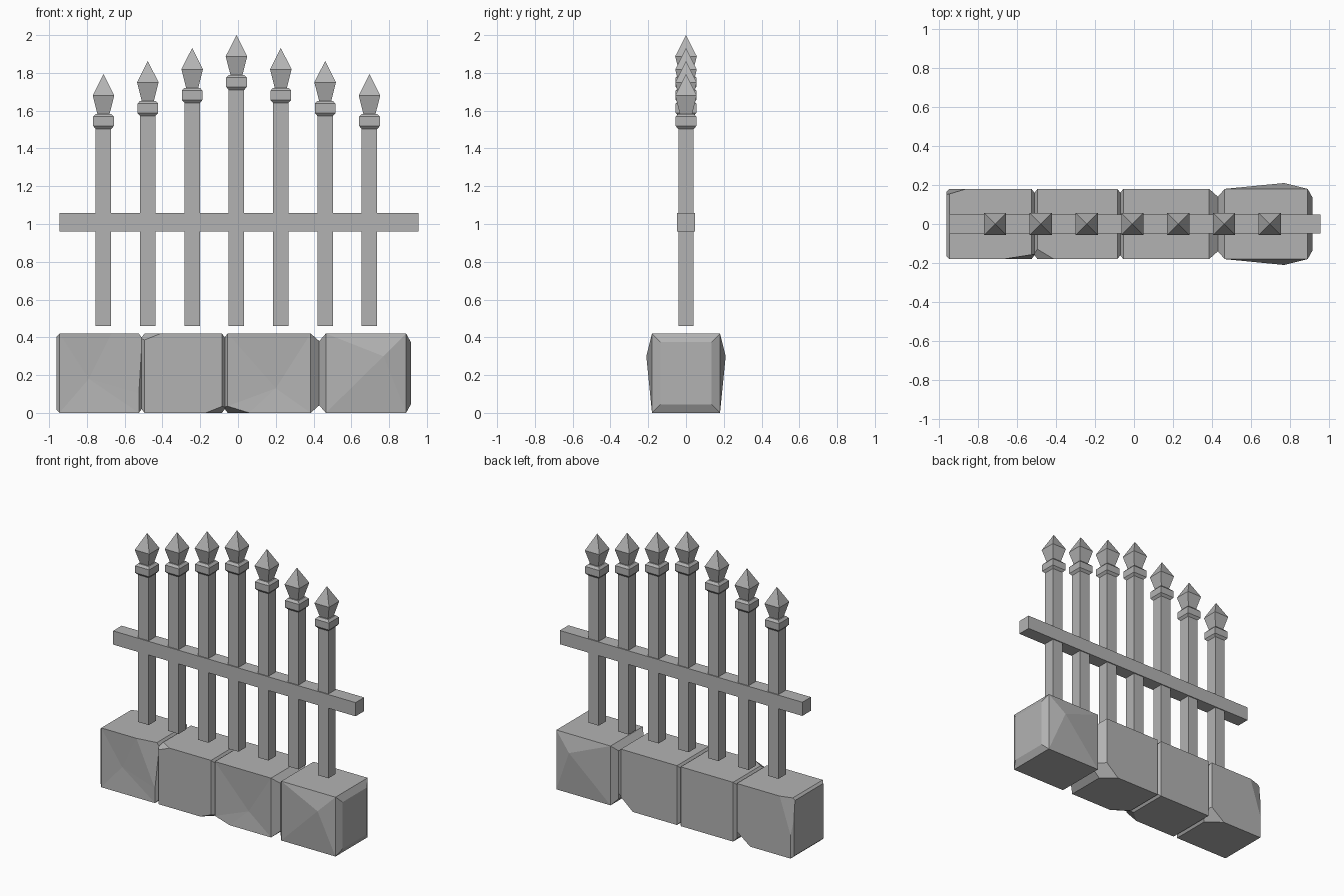
import bpy, bmesh
from mathutils import Vector

cube = bpy.data.objects.get("Cube")
if cube:
    bpy.data.objects.remove(cube, do_unlink=True)

GREY = (0.45, 0.45, 0.45, 1)
stone = bpy.data.materials.new("plain_grey")
stone.use_nodes = True
stone.diffuse_color = GREY
stone.node_tree.nodes["Principled BSDF"].inputs["Base Color"].default_value = GREY


def finish(bm, name):
    bmesh.ops.recalc_face_normals(bm, faces=bm.faces)
    mesh = bpy.data.meshes.new(name)
    bm.to_mesh(mesh)
    bm.free()
    mesh.materials.append(stone)
    obj = bpy.data.objects.new(name, mesh)
    bpy.context.collection.objects.link(obj)
    return obj


def loft(rings):
    """Closed solid through four-cornered rings."""
    bm = bmesh.new()
    loops = [[bm.verts.new(p) for p in ring] for ring in rings]
    for a, b in zip(loops, loops[1:]):
        for i in range(4):
            j = (i + 1) % 4
            bm.faces.new((a[i], a[j], b[j], b[i]))
    bm.faces.new(loops[0])
    bm.faces.new(loops[-1])
    bmesh.ops.recalc_face_normals(bm, faces=bm.faces)
    return bm


def square(x, z, r):
    return [(x - r, -r, z), (x + r, -r, z), (x + r, r, z), (x - r, r, z)]


def upright(x, y, z0, z1):
    return [(x, -y, z0), (x, y, z0), (x, y, z1), (x, -y, z1)]


def box(name, lo, hi):
    return finish(loft([upright(x, hi[1], lo[2], hi[2]) for x in (lo[0], hi[0])]), name)


def chip(bm, corner, reach):
    """Slice a corner off; reach is the signed cut length along each axis."""
    corner = Vector(corner)
    a, b, c = (corner + Vector([r if k == i else 0 for k in range(3)])
               for i, r in enumerate(reach))
    normal = (b - a).cross(c - a).normalized()
    if normal.dot(corner - a) < 0:
        normal.negate()
    geom = bm.verts[:] + bm.edges[:] + bm.faces[:]
    cut = bmesh.ops.bisect_plane(bm, geom=geom, plane_co=a, plane_no=normal, clear_outer=True)
    edges = [e for e in cut["geom_cut"] if isinstance(e, bmesh.types.BMEdge)]
    bmesh.ops.contextual_create(bm, geom=edges)


def peak(bm, side, point):
    """Facet the broad front (-1) or back (1) face around a raised or sunken point."""
    bm.normal_update()
    face = max((f for f in bm.faces if f.normal.y * side > 0.9), key=lambda f: f.calc_area())
    poked = bmesh.ops.poke(bm, faces=[face])
    poked["verts"][0].co = point


HALF, TOP = 0.18, 0.42


def block(name, x0, x1, c0, c1, d0, d1, chips=(), peaks=()):
    """Stone with chamfered ends: c is chamfer length, d is chamfer depth."""
    bm = loft([upright(x0, HALF - d0, d0, TOP - d0), upright(x0 + c0, HALF, 0, TOP),
               upright(x1 - c1, HALF, 0, TOP), upright(x1, HALF - d1, d1, TOP - d1)])
    for corner, reach in chips:
        chip(bm, corner, reach)
    for side, point in peaks:
        peak(bm, side, point)
    return finish(bm, name)


# Row of rough stone blocks
block("stone_block_right_end", -0.96, -0.51, 0.015, 0.015, 0.015, 0.02,
      chips=[((-0.96, 0.18, 0.42), (0.1, -0.03, -0.3)),
             ((-0.51, -0.18, 0.42), (-0.16, 0.025, -0.35)),
             ((-0.51, 0.18, 0), (-0.12, -0.09, 0.09))],
      peaks=[(-1, (-0.79, -0.168, 0.18))])
block("stone_block_right_middle", -0.51, -0.07, 0.015, 0.015, 0.02, 0.02,
      chips=[((-0.51, -0.18, 0.42), (0.1, 0.06, -0.04)),
             ((-0.07, -0.18, 0), (-0.1, 0.09, 0.04))])
block("stone_block_left_middle", -0.07, 0.43, 0.015, 0.045, 0.02, 0.04,
      chips=[((-0.07, -0.18, 0), (0.13, 0.09, 0.04)),
             ((0.43, 0.18, 0), (-0.14, -0.12, 0.12))],
      peaks=[(-1, (0.2, -0.165, 0.13))])
end_block = block("stone_block_left_end", 0.43, 0.915, 0.035, 0.025, 0.04, 0.045,
                  peaks=[(-1, (0.77, -0.21, 0.3)), (1, (0.77, 0.21, 0.3))])

# Wedge-shaped crack in the corner of the end block
tip = [(0.84, -0.24, 0.255), (0.96, -0.24, 0.28), (0.96, -0.24, 0.16), (0.96, -0.1, 0.21)]
bm = bmesh.new()
v = [bm.verts.new(p) for p in tip]
for skip in range(4):
    bm.faces.new([v[i] for i in range(4) if i != skip])
cutter = finish(bm, "crack_cutter")
cutter.hide_render = True
mod = end_block.modifiers.new("crack", "BOOLEAN")
mod.operation, mod.solver, mod.object = "DIFFERENCE", "EXACT", cutter
bpy.context.view_layer.objects.active = end_block
bpy.ops.object.modifier_apply(modifier=mod.name)
bpy.data.objects.remove(cutter, do_unlink=True)

# Horizontal rail
box("rail", (-0.945, -0.048, 0.96), (0.955, 0.048, 1.057))

# Pickets rising to the middle, each with a collar and a pointed finial
for i in range(-3, 4):
    x = -0.008 + 0.2347 * i
    top = 2.0 - 0.069 * abs(i)
    n = i + 4
    finish(loft([square(x, 0.46, 0.041), square(x, top - 0.28, 0.041)]), f"picket_{n}")
    collar = [(0.29, 0.041), (0.274, 0.055), (0.225, 0.055), (0.21, 0.041)]
    finish(loft([square(x, top - d, r) for d, r in collar]), f"collar_{n}")
    finial = [(0.211, 0.032), (0.112, 0.057), (0, 0.0004)]
    finish(loft([square(x, top - d, r) for d, r in finial]), f"finial_{n}")
